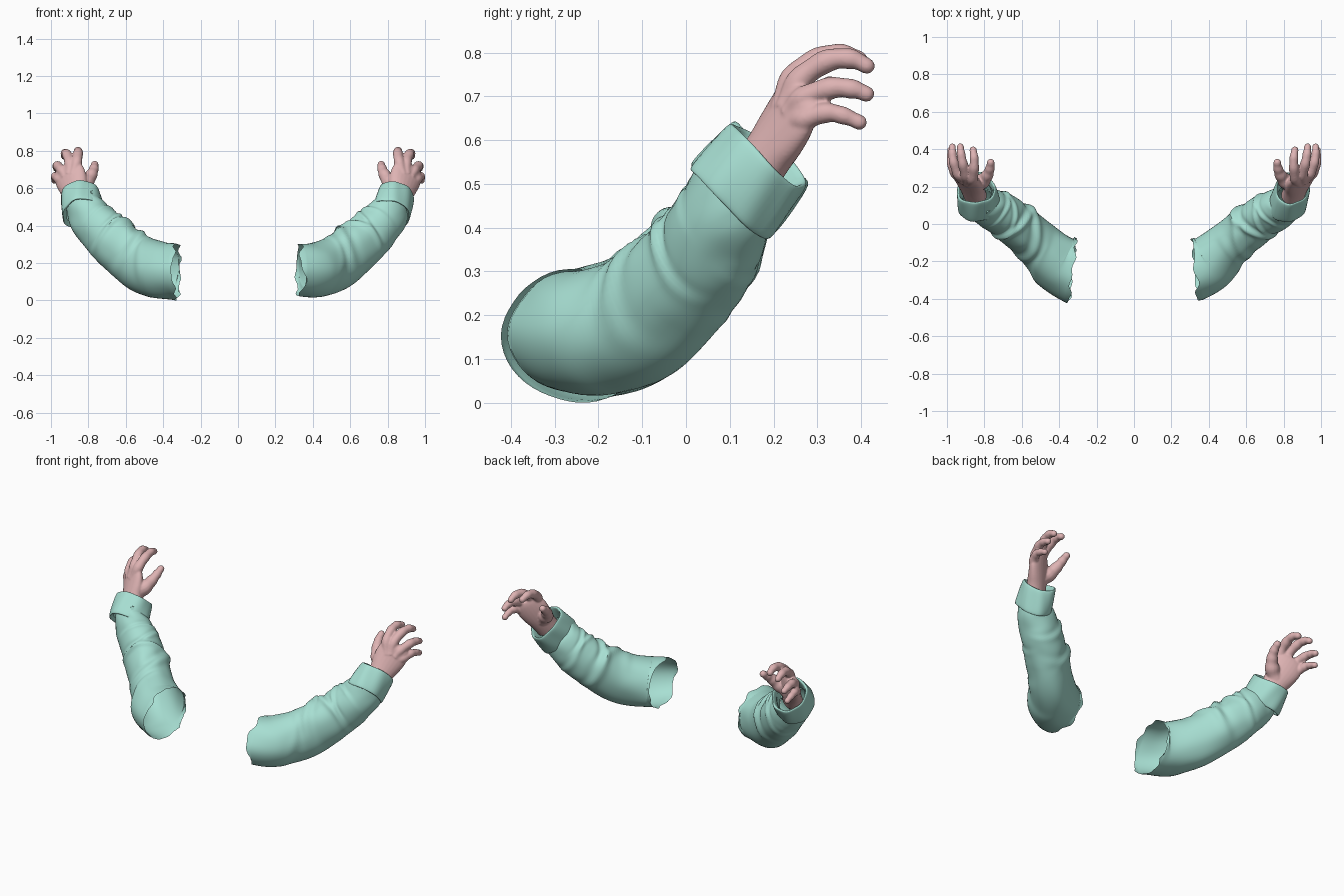
import bpy, bmesh, math
from mathutils import Vector, noise

if "Cube" in bpy.data.objects:
    bpy.data.objects.remove(bpy.data.objects["Cube"])


def material(name, rgb):
    m = bpy.data.materials.new(name)
    m.use_nodes = True
    m.diffuse_color = (*rgb, 1)
    m.node_tree.nodes["Principled BSDF"].inputs["Base Color"].default_value = (*rgb, 1)
    return m


TEAL = material("teal cloth", (0.39, 0.74, 0.65))
SKIN = material("pink skin", (0.73, 0.45, 0.45))


def spline(points, t):
    """Catmull-Rom through tuples of any length."""
    i = min(int(t), len(points) - 2)
    f = t - i
    pick = lambda k: points[max(0, min(len(points) - 1, k))]
    return [0.5 * (2 * b + (c - a) * f + (2 * a - 5 * b + 4 * c - d) * f * f
                   + (3 * b - a - 3 * c + d) * f ** 3)
            for a, b, c, d in zip(pick(i - 1), pick(i), pick(i + 1), pick(i + 2))]


def fill_loft(bm, rings, side, cap):
    """Skin a list of point rings; side = -1 mirrors across x."""
    rows = [[bm.verts.new((p.x * side, p.y, p.z)) for p in r] for r in rings]
    n = len(rows[0])
    for a, b in zip(rows, rows[1:]):
        for k in range(n):
            q = (a[k], a[(k + 1) % n], b[(k + 1) % n], b[k])
            bm.faces.new(q if side < 0 else q[::-1])
    if cap:
        bm.faces.new(rows[0])
        bm.faces.new(rows[-1])
        bmesh.ops.recalc_face_normals(bm, faces=bm.faces[:])


def finish(name, bm, mat, angle=50):
    me = bpy.data.meshes.new(name)
    bm.to_mesh(me)
    bm.free()
    me.materials.append(mat)
    ob = bpy.data.objects.new(name, me)
    bpy.context.collection.objects.link(ob)
    bpy.ops.object.select_all(action="DESELECT")
    ob.select_set(True)
    bpy.context.view_layer.objects.active = ob
    bpy.ops.object.shade_smooth_by_angle(angle=math.radians(angle))
    return ob


def ring(c, n, u, a, b, count, shape=lambda ang: 1.0):
    n = n.normalized()
    u = (u - n * u.dot(n)).normalized()
    v = u.cross(n)
    out = []
    for k in range(count):
        ang = math.tau * k / count
        s = shape(ang)
        out.append(c + u * (a * s * math.cos(ang)) + v * (b * s * math.sin(ang)))
    return out


# Sleeve stations: centre x, y, z, sideways radius, upward radius
SLEEVE = [(.335, -.24, .16, .165, .143), (.41, -.20, .162, .153, .144),
          (.515, -.105, .195, .126, .147), (.62, -.015, .275, .122, .142),
          (.70, .045, .345, .117, .132), (.765, .08, .41, .108, .122),
          (.815, .11, .475, .094, .112), (.843, .165, .54, .08, .10)]

# Cloth folds: station, tilt, facing angle, height, width
FOLDS = [(2.7, .5, 1.6, .09, .18), (3.4, -.4, 2.0, .10, .17), (4.1, .45, 1.3, .06, .15),
         (4.7, -.5, 2.4, .06, .14), (1.7, .6, .6, .03, .2)]


def sleeve(name, side):
    rings, steps = [], 80
    last = len(SLEEVE) - 1
    for i in range(steps + 1):
        t = last * i / steps
        x, y, z, a, b = spline(SLEEVE, t)
        if side < 0:   # the right upper sleeve hangs a little lower and fuller
            loose = max(0, 1 - t / 2.5)
            y, z, a, b = y - .006 * loose, z - .006 * loose, a + .008 * loose, b + .01 * loose
        ahead, back = (spline(SLEEVE, max(0, min(last, t + d))) for d in (.1, -.1))
        n = (Vector(ahead[:3]) - Vector(back[:3])).normalized()
        n = n.lerp(Vector((1, .1, 0)), max(0, 1 - t) * .9)

        def folded(ang):
            s = 1 + .05 * noise.noise(Vector((math.cos(ang) * 1.5, math.sin(ang) * 1.5, t + side * 4)))
            for st, tilt, face, h, w in FOLDS:
                d = t - st - tilt * math.sin(ang - face + side * .3)
                s += h * (.5 + .5 * math.cos(ang - face)) * (math.exp(-(d / w) ** 2)
                          - .6 * math.exp(-((d - 1.6 * w) / w) ** 2))
            return s
        r = ring(Vector((x, y, z)), n, n.cross(Vector((0, 0, 1))), a, b, 48, folded)
        if i == 0:   # uneven edge at the open end
            for p in r:
                p.x += .03 * noise.noise(Vector((p.y * 14, p.z * 14, side * 3))) - .004
        for p in r:
            p.z = max(p.z, 0.0)
        rings.append(r)
    bm = bmesh.new()
    fill_loft(bm, rings, side, False)
    finish(name, bm, TEAL)


def cuff(name, side):
    start, end = Vector((.82, .107, .47)), Vector((.845, .185, .562))
    if side < 0:
        start.x += .012
    axis = end - start
    wide = .094 if side > 0 else .107
    # Turned-back band: position along axis, radius scale, ending against the wrist
    profile = [(.05, .84), (-.08, .98), (-.06, 1.05), (.15, 1.06), (.6, 1.03), (.95, .99),
               (1.06, .94), (1.02, .86), (.7, .80), (.3, .76)]
    rings = []
    sway = axis.normalized()
    for k in range((len(profile) - 1) * 3 + 1):
        s, r = spline(profile, k / 3)

        def wavy(ang):
            return r * (1 + .035 * math.sin(3 * ang + s + side) + .02 * math.sin(7 * ang - 2 * s))
        loop = ring(start + axis * s, axis, axis.cross(Vector((0, 0, 1))), wide, .116, 48, wavy)
        rings.append([p + sway * .008 * math.sin(math.tau * j / 24 + side) for j, p in enumerate(loop)])
    bm = bmesh.new()
    fill_loft(bm, rings, side, False)
    finish(name, bm, TEAL)


def cuff_button(name, side):
    bm = bmesh.new()
    bmesh.ops.create_cone(bm, cap_ends=True, segments=16, radius1=.013, radius2=.011, depth=.012)
    face = Vector((-.55 * side, -.65, .45))
    turn = face.to_track_quat("Z", "Y")
    for v in bm.verts:
        v.co = turn @ v.co + Vector((.780 * side, .066, .575))
    finish(name, bm, TEAL, 30)


# Hand stations: centre x, y, z, half width, half thickness
PALM = [(.848, .15, .515, .070, .056), (.865, .187, .568, .073, .052), (.88, .217, .615, .086, .047),
        (.897, .243, .660, .092, .040), (.913, .262, .700, .084, .033), (.918, .272, .722, .070, .022)]
# Finger paths: x, y, z, radius
DIGITS = [
    [(.88, .22, .67, .028), (.862, .243, .74, .028), (.855, .30, .785, .026), (.855, .355, .797, .023), (.86, .395, .785, .019)],
    [(.90, .23, .67, .028), (.90, .258, .735, .028), (.915, .32, .780, .026), (.925, .375, .786, .023), (.928, .413, .770, .018)],
    [(.92, .24, .66, .028), (.942, .268, .695, .027), (.964, .33, .719, .025), (.971, .38, .717, .022), (.971, .412, .706, .018)],
    [(.91, .235, .63, .028), (.955, .270, .648, .027), (.976, .32, .663, .023), (.981, .36, .656, .020), (.981, .396, .641, .017)],
    [(.85, .205, .60, .046), (.808, .232, .635, .040), (.782, .265, .675, .031), (.770, .298, .705, .025), (.766, .328, .726, .020)]]


def hand(name, side):
    bm = bmesh.new()
    across = Vector((.10, .035, -.085))
    rings = []
    for k in range(21):
        x, y, z, a, b = spline(PALM, k / 4)
        rings.append(ring(Vector((x, y, z)), Vector((.3, .5, .8)), across, a, b, 24))
    fill_loft(bm, rings, side, True)
    for path in DIGITS:
        rings, n_steps = [], 24
        end = len(path) - 1
        for k in range(n_steps + 1):
            t = end * k / n_steps
            x, y, z, r = spline(path, t)
            n = Vector(spline(path, min(end, t + .1))[:3]) - Vector(spline(path, max(0, t - .1))[:3])
            r *= 1 + .05 * math.cos(math.tau * t)          # joints
            rings.append(ring(Vector((x, y, z)), n, across, r, r, 14))
        n.normalize()
        for f in (.5, .8, .97):                            # rounded tip
            rings.append(ring(Vector((x, y, z)) + n * r * f, n, across, *[r * math.sqrt(1 - f * f)] * 2, 14))
        fill_loft(bm, rings, side, True)
    ob = finish(name, bm, SKIN)
    fuse = ob.modifiers.new("fuse", "REMESH")
    fuse.mode = "VOXEL"
    fuse.voxel_size = .005
    fuse.use_smooth_shade = True
    soften = ob.modifiers.new("soften", "SMOOTH")
    soften.iterations = 4


for label, side in (("left", 1), ("right", -1)):
    sleeve(label + "_sleeve", side)
    cuff(label + "_cuff", side)
    cuff_button(label + "_cuff_button", side)
    hand(label + "_hand", side)
